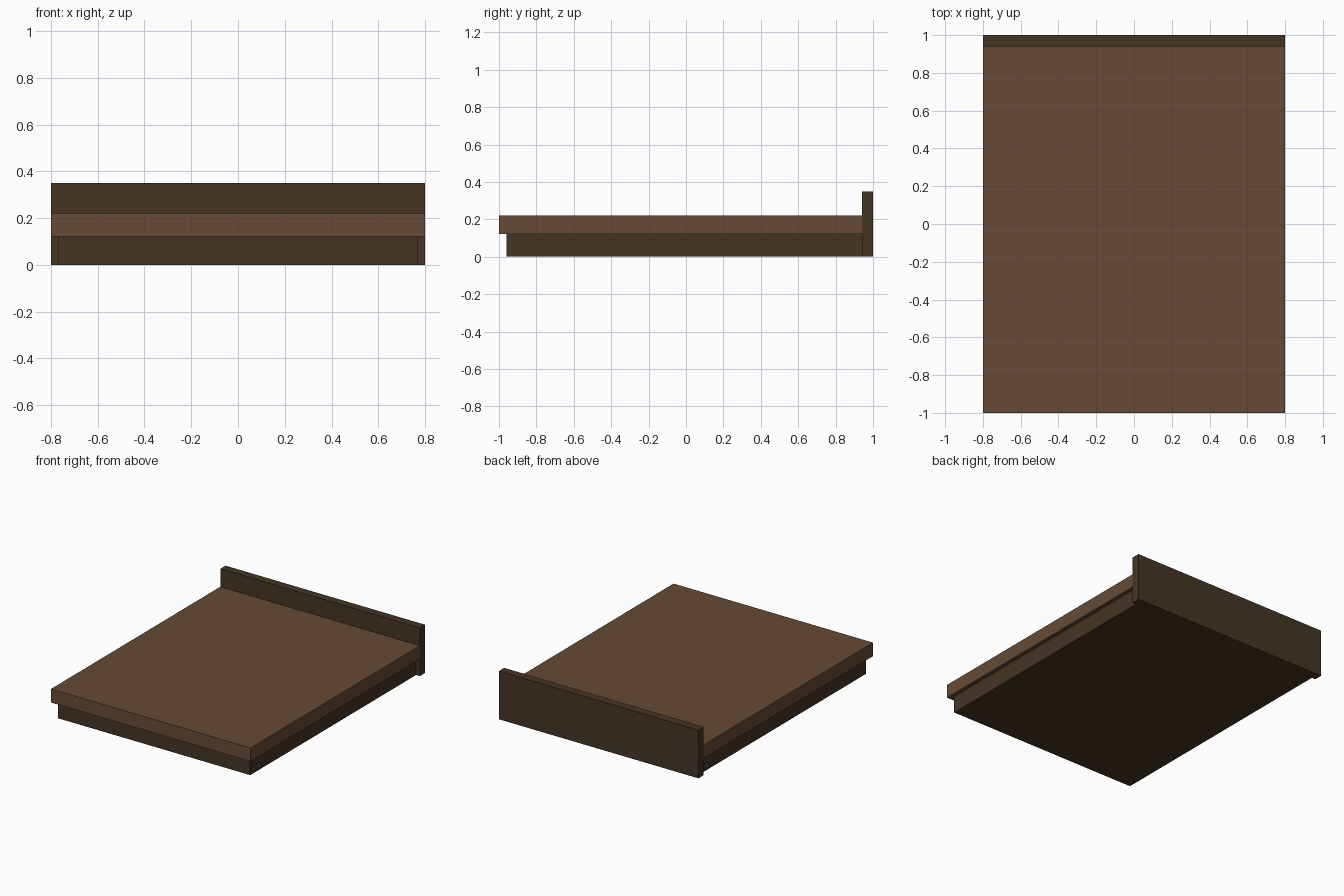
import bpy
import bmesh
from mathutils import Vector

default_cube = bpy.data.objects.get("Cube")
if default_cube:
    bpy.data.objects.remove(default_cube, do_unlink=True)


def make_material(name, colour):
    mat = bpy.data.materials.new(name)
    mat.use_nodes = True
    mat.diffuse_color = colour
    mat.node_tree.nodes["Principled BSDF"].inputs["Base Color"].default_value = colour
    return mat


def make_box(name, low, high, mat):
    """Flat-sided box between two opposite corners."""
    low, high = Vector(low), Vector(high)
    bm = bmesh.new()
    bmesh.ops.create_cube(bm, size=1)
    bmesh.ops.scale(bm, vec=high - low, verts=bm.verts)
    bmesh.ops.translate(bm, vec=(low + high) / 2, verts=bm.verts)
    mesh = bpy.data.meshes.new(name)
    bm.to_mesh(mesh)
    bm.free()
    mesh.materials.append(mat)
    obj = bpy.data.objects.new(name, mesh)
    bpy.context.collection.objects.link(obj)
    return obj


brown = make_material("warm brown", (0.132, 0.070, 0.037, 1))
dark = make_material("dark brown", (0.060, 0.035, 0.017, 1))

half_width = 0.8
board_front = 0.94   # front face of the headboard
deck_bottom = 0.122
deck_top = 0.22
inset = 0.03         # base set in from the sides of the deck

# Recessed plinth under the platform
make_box("base", (-half_width + inset, -0.96, 0),
         (half_width - inset, board_front, deck_bottom), dark)

# Wide flat platform
make_box("platform", (-half_width, -1, deck_bottom),
         (half_width, board_front, deck_top), brown)

# Upright board across the back
make_box("headboard", (-half_width, board_front, 0),
         (half_width, 1, 0.35), dark)
